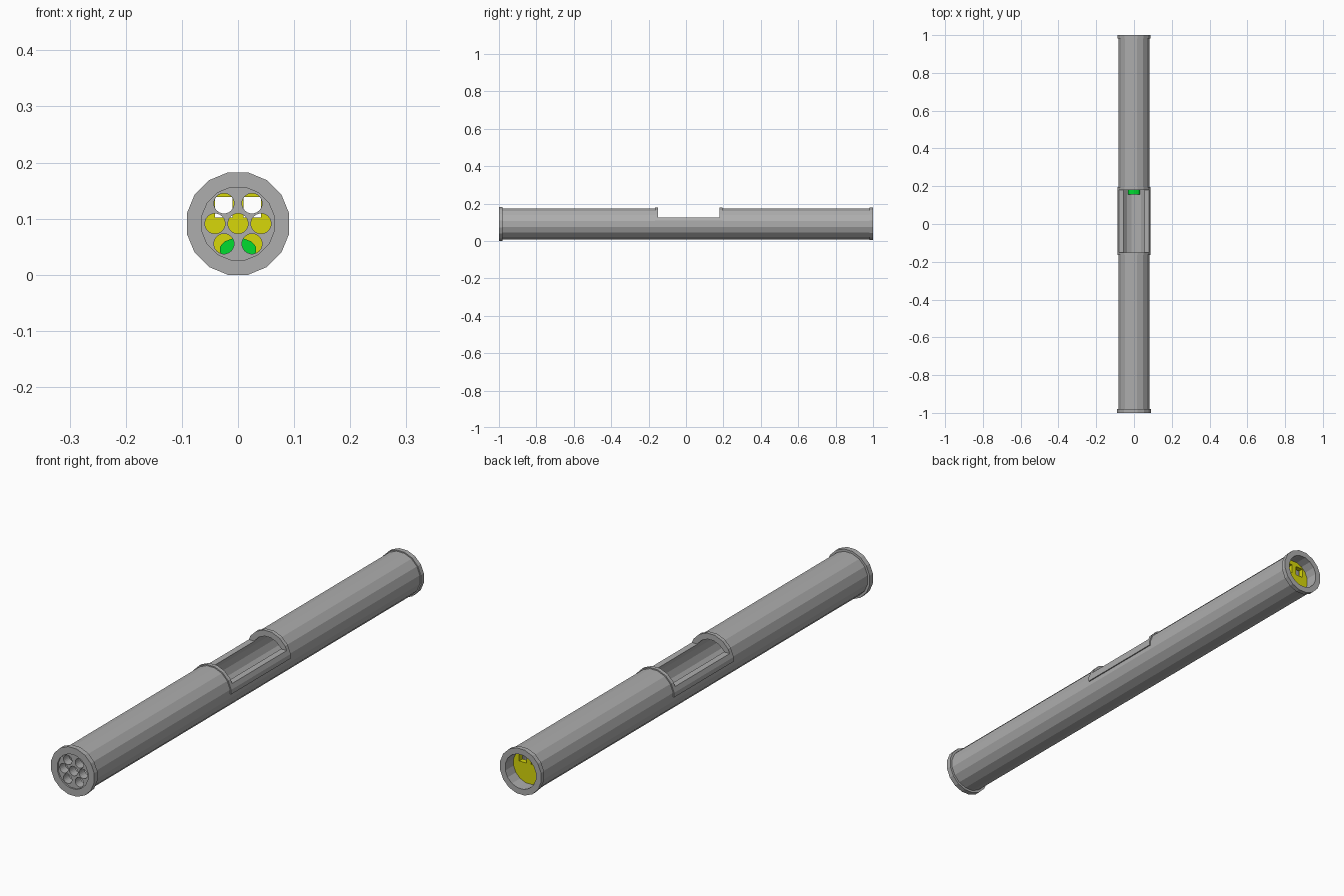
import bpy, bmesh, math
from mathutils import Matrix, Vector

old = bpy.data.objects.get("Cube")
if old:
    bpy.data.objects.remove(old, do_unlink=True)

ZC = 0.0912      # height of the tube axis
SIDES = 16


def material(name, rgb):
    m = bpy.data.materials.new(name)
    m.use_nodes = True
    m.diffuse_color = (*rgb, 1)
    m.node_tree.nodes["Principled BSDF"].inputs["Base Color"].default_value = (*rgb, 1)
    return m


GREY = material("grey metal", (0.42, 0.42, 0.42))
YELLOW = material("yellow", (0.68, 0.68, 0.003))
GREEN = material("green", (0.0, 0.72, 0.03))


def circle(r, n=SIDES, cx=0, cz=0):
    """Polygon with a flat side on top."""
    step = 2 * math.pi / n
    return [(cx + r * math.cos((i + 0.5) * step), cz + r * math.sin((i + 0.5) * step))
            for i in range(n)]


def rect(x0, x1, z0, z1):
    return [(x0, z0), (x1, z0), (x1, z1), (x0, z1)]


def extrude(name, outlines, y0, y1, mat):
    """Extrude a flat outline with holes along the tube axis."""
    curve = bpy.data.curves.new(name, "CURVE")
    curve.dimensions = "2D"
    curve.fill_mode = "BOTH"
    curve.extrude = (y1 - y0) / 2
    for pts in outlines:
        s = curve.splines.new("POLY")
        s.points.add(len(pts) - 1)
        for p, (x, z) in zip(s.points, pts):
            p.co = (x, z, 0, 1)
        s.use_cyclic_u = True
    temp = bpy.data.objects.new("temp", curve)
    bpy.context.collection.objects.link(temp)
    dg = bpy.context.evaluated_depsgraph_get()
    mesh = bpy.data.meshes.new_from_object(temp.evaluated_get(dg))
    bpy.data.objects.remove(temp, do_unlink=True)
    mesh.transform(Matrix.Translation((0, (y0 + y1) / 2, ZC)) @ Matrix.Rotation(math.pi / 2, 4, "X"))
    bm = bmesh.new()
    bm.from_mesh(mesh)
    bmesh.ops.remove_doubles(bm, verts=bm.verts, dist=1e-5)
    bmesh.ops.recalc_face_normals(bm, faces=bm.faces)
    for f in bm.faces:
        f.smooth = False
    bm.to_mesh(mesh)
    bm.free()
    mesh.materials.clear()
    mesh.materials.append(mat)
    ob = bpy.data.objects.new(name, mesh)
    bpy.context.collection.objects.link(ob)
    return ob


def cut_box(ob, lo, hi):
    """Subtract an axis-aligned box and bake the result."""
    lo, hi = Vector(lo), Vector(hi)
    bm = bmesh.new()
    bmesh.ops.create_cube(bm, size=1, matrix=Matrix.Translation((lo + hi) / 2) @ Matrix.Diagonal((*(hi - lo), 1)))
    mesh = bpy.data.meshes.new("cutter")
    bm.to_mesh(mesh)
    bm.free()
    cutter = bpy.data.objects.new("cutter", mesh)
    cutter.hide_render = True
    bpy.context.collection.objects.link(cutter)
    mod = ob.modifiers.new("cut", "BOOLEAN")
    mod.operation, mod.solver, mod.object = "DIFFERENCE", "EXACT", cutter
    dg = bpy.context.evaluated_depsgraph_get()
    baked = bpy.data.meshes.new_from_object(ob.evaluated_get(dg))
    ob.modifiers.clear()
    ob.data = baked
    bpy.data.objects.remove(cutter, do_unlink=True)


# Main tube and the rim around its window
bore = circle(0.066)
tube = extrude("tube", [circle(0.084), bore], -0.995, 0.995, GREY)
collar = extrude("window_rim", [circle(0.0885), circle(0.083)], -0.165, 0.195, GREY)
cut_box(collar, (-0.2, -0.3, -0.1), (0.2, 0.3, ZC))
for part in (tube, collar):
    cut_box(part, (-0.2, -0.15, 0.125), (0.2, 0.18, 0.3))

# End flanges
extrude("front_flange", [circle(0.093), bore], -1.0, -0.98, GREY)
extrude("back_flange", [circle(0.0885), bore], 0.982, 1.0, GREY)

# Perforated front plate
holes = [(0, 0)] + [(s * 0.041, 0) for s in (-1, 1)]
holes += [(sx * 0.025, sz * 0.036) for sx in (-1, 1) for sz in (-1, 1)]
extrude("front_plate", [circle(0.067, 20)] + [circle(0.018, 20, x, z) for x, z in holes],
        -0.994, -0.96, GREY)

# Yellow disc near the back end with two square openings
slots = [rect(*sorted((s * 0.01, s * 0.041)), 0.011, 0.047) for s in (-1, 1)]
extrude("yellow_disc", [circle(0.067)] + slots, 0.93, 0.95, YELLOW)

# Green pellet resting on the floor of the tube
mound = [(x, z * 0.62 - 0.046) for x, z in circle(0.033, 12)]
extrude("green_pellet", [mound], 0.157, 0.2, GREEN)
